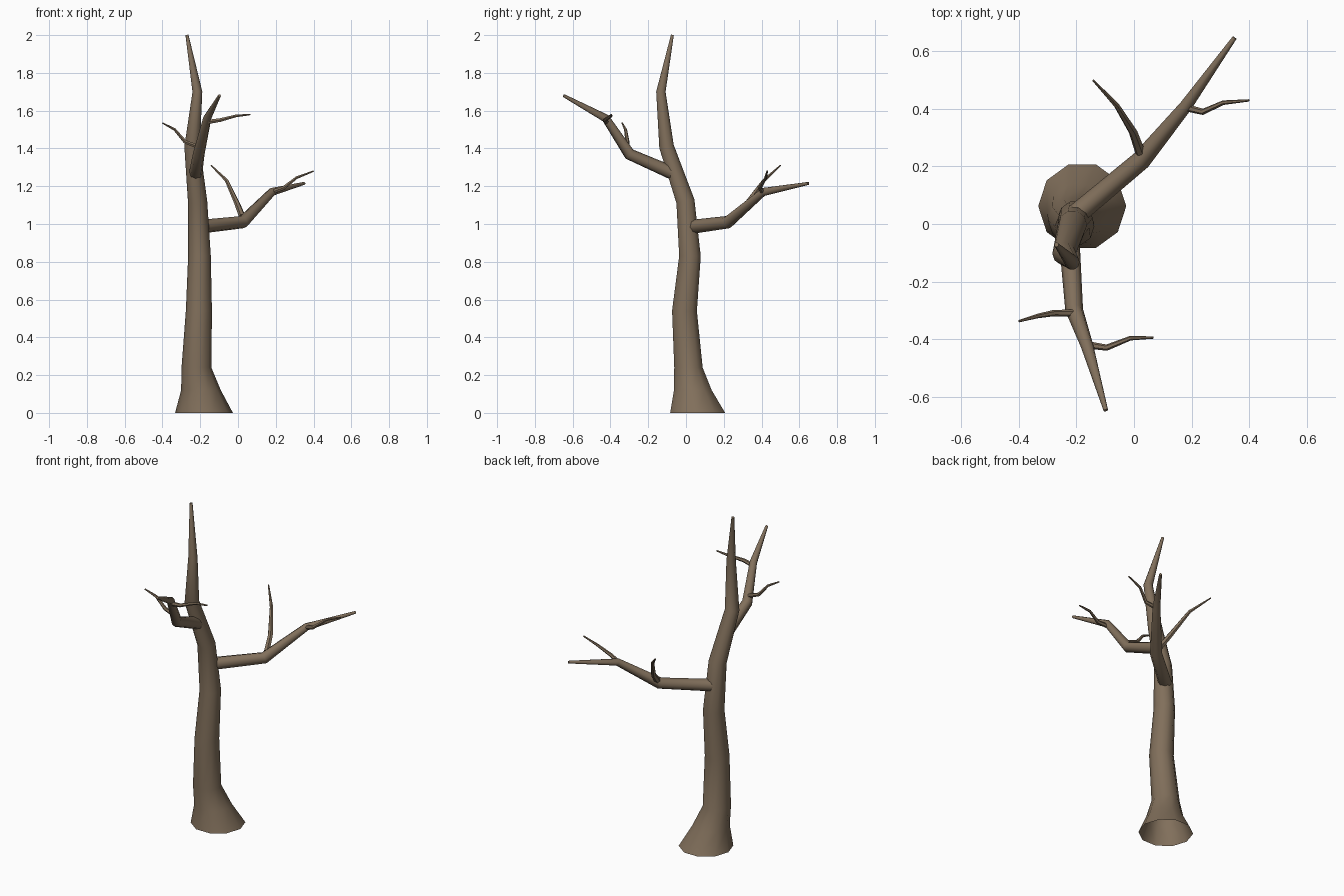
import bpy, bmesh, math
from mathutils import Vector

if "Cube" in bpy.data.objects:
    bpy.data.objects.remove(bpy.data.objects["Cube"])

bark = bpy.data.materials.new("brown bark")
bark.diffuse_color = (0.22, 0.16, 0.105, 1)
bark.use_nodes = True
bark.node_tree.nodes["Principled BSDF"].inputs["Base Color"].default_value = bark.diffuse_color


def limb(name, pts, sides, flat_rings=0, cap_start=True):
    """Tapered tube through (x, y, z, radius) points, rings square to the path."""
    bm = bmesh.new()
    pos = [Vector(p[:3]) for p in pts]
    last = len(pts) - 1
    rings, side = [], Vector((1, 0, 0))
    for i, p in enumerate(pos):
        before = (p - pos[i - 1]).normalized() if i else Vector()
        after = (pos[i + 1] - p).normalized() if i < last else Vector()
        t = Vector((0, 0, 1)) if i < flat_rings else (before + after).normalized()
        # carry the side direction along the path so the tube does not twist
        if i == 0 and abs(t.dot(side)) > 0.9:
            side = Vector((0, 1, 0))
        side = (side - t * side.dot(t)).normalized()
        up = t.cross(side)
        ring = []
        for k in range(sides):
            a = 2 * math.pi * k / sides
            ring.append(bm.verts.new(p + (side * math.cos(a) + up * math.sin(a)) * pts[i][3]))
        rings.append(ring)
    for a, b in zip(rings, rings[1:]):
        for k in range(sides):
            n = (k + 1) % sides
            bm.faces.new((a[k], a[n], b[n], b[k]))
    bm.faces.new(rings[-1])
    if cap_start:
        bm.faces.new(rings[0][::-1])
    me = bpy.data.meshes.new(name)
    bm.to_mesh(me)
    bm.free()
    me.materials.append(bark)
    ob = bpy.data.objects.new(name, me)
    bpy.context.collection.objects.link(ob)
    bpy.ops.object.select_all(action='DESELECT')
    ob.select_set(True)
    bpy.context.view_layer.objects.active = ob
    bpy.ops.object.shade_smooth_by_angle(angle=math.radians(50))
    return ob


# trunk: flared foot, open underneath
limb("trunk", [
    (-0.18, 0.062, 0.0, 0.153), (-0.196, 0.036, 0.12, 0.105),
    (-0.22, 0.013, 0.24, 0.079), (-0.207, -0.008, 0.54, 0.069),
    (-0.204, 0.021, 0.83, 0.060), (-0.214, -0.003, 1.12, 0.051),
    (-0.243, -0.103, 1.41, 0.041), (-0.215, -0.133, 1.70, 0.026),
    (-0.27, -0.072, 2.0, 0.008)], 10, flat_rings=3, cap_start=False)

# lower branch, reaching back right
limb("lower_branch", [
    (-0.205, 0.03, 0.985, 0.037), (0.025, 0.222, 1.01, 0.034),
    (0.18, 0.41, 1.17, 0.022), (0.35, 0.648, 1.215, 0.008)], 8)
limb("lower_twig_upright", [
    (0.022, 0.25, 1.04, 0.018), (-0.003, 0.32, 1.105, 0.015),
    (-0.06, 0.412, 1.23, 0.010), (-0.142, 0.5, 1.31, 0.004)], 6)
limb("lower_twig_side", [
    (0.18, 0.405, 1.17, 0.013), (0.24, 0.39, 1.19, 0.011),
    (0.31, 0.422, 1.245, 0.008), (0.40, 0.43, 1.28, 0.004)], 6)

# upper branch, reaching forward
limb("upper_branch", [
    (-0.225, -0.06, 1.265, 0.036), (-0.208, -0.30, 1.37, 0.031),
    (-0.163, -0.425, 1.56, 0.022), (-0.098, -0.648, 1.68, 0.008)], 8)
limb("upper_twig_left", [
    (-0.20, -0.31, 1.405, 0.013), (-0.28, -0.31, 1.435, 0.011),
    (-0.335, -0.32, 1.50, 0.008), (-0.40, -0.338, 1.535, 0.004)], 6)
limb("upper_twig_right", [
    (-0.165, -0.42, 1.54, 0.013), (-0.095, -0.43, 1.55, 0.011),
    (-0.012, -0.397, 1.572, 0.008), (0.067, -0.395, 1.58, 0.004)], 6)
